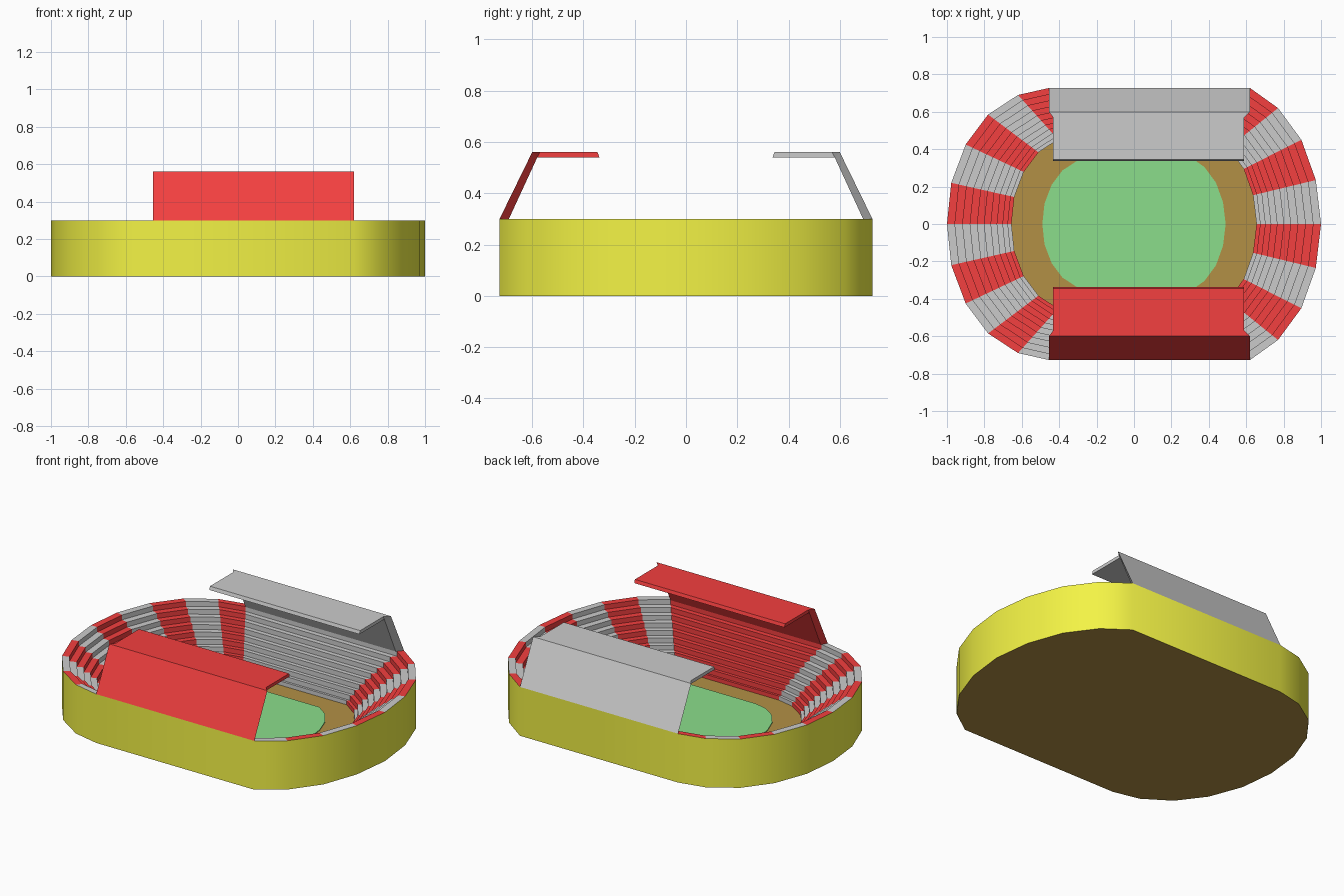
import bpy

if "Cube" in bpy.data.objects:
    bpy.data.objects.remove(bpy.data.objects["Cube"])

# Half outline from the right end to the left end, mirrored to a full loop
half = [(1, 0), (.972, .235), (.895, .45), (.77, .62), (.62, .727), (-.455, .727),
        (-.62, .69), (-.78, .585), (-.9, .425), (-.977, .22), (-1, 0)]
outline = half + [(x, -y) for x, y in half[-2:0:-1]]
N = len(outline)


def material(name, rgb):
    m = bpy.data.materials.new(name)
    m.diffuse_color = (*rgb, 1)
    m.use_nodes = True
    m.node_tree.nodes["Principled BSDF"].inputs["Base Color"].default_value = m.diffuse_color
    return m


RED = material("red", (.9, .05, .05))
YELLOW = material("yellow", (.9, .9, .06))
BROWN = material("brown", (.45, .28, .06))
GREEN = material("green", (.26, .73, .26))


def add(name, verts, faces, mat=None, smooth=False):
    me = bpy.data.meshes.new(name)
    me.from_pydata(verts, [], faces)
    if mat:
        me.materials.append(mat)
    ob = bpy.data.objects.new(name, me)
    bpy.context.collection.objects.link(ob)
    for p in me.polygons:
        p.use_smooth = smooth
    return ob


def ring(name, profile, segments, mat=None, smooth=False):
    """Sweep (scale, z) profile points around chosen segments of the outline."""
    P = len(profile)
    verts = [(x * s, y * s, z) for x, y in outline for s, z in profile]
    faces = [(i * P + k, i * P + k + 1, (i + 1) % N * P + k + 1, (i + 1) % N * P + k)
             for i in segments for k in range(P - 1)]
    ob = add(name, verts, faces, mat, smooth)
    return ob


def disc(name, scale, z0, z1, mat):
    """Solid slab with the stadium outline."""
    verts = [(x * scale, y * scale, z) for z in (z0, z1) for x, y in outline]
    faces = [tuple(reversed(range(N))), tuple(range(N, 2 * N))]
    faces += [(i, (i + 1) % N, (i + 1) % N + N, i + N) for i in range(N)]
    return add(name, verts, faces, mat)


# Ground and pitch
disc("track_floor", .999, 0, .005, BROWN)
disc("grass_pitch", .49, .005, .01, GREEN)

# Outer wall
ring("outer_wall", [(1, .3), (1, 0)], range(N), YELLOW, True)

# Stepped seating in alternating sections, treads growing outwards
STEPS, INNER, TOP = 10, .655, .3
profile = [(INNER, .005)]
for k in range(STEPS):
    z = TOP * (k + 1) / STEPS
    profile += [(INNER + (1 - INNER) * (j / STEPS) ** 1.25, z) for j in (k, k + 1)]
ring("grey_seating", profile, range(0, N, 2))
ring("red_seating", profile, range(1, N, 2), RED)


# Roofs: leaning back wall plus flat canopy, inner faces pulled in by 5 percent
def roof(name, side, mat=None):
    x0, x1, q = -.455, .62, .95
    section = [(1, .727, .3), (1, .6, .56), (q, .6 * q, .56), (q, .345, .56),
               (q, .338, .54), (q, .58, .54), (q, .727 * q, .3)]
    n = len(section)
    verts = [(x * s, side * y, z) for x in (x0, x1) for s, y, z in section]
    faces = [(k, (k + 1) % n, (k + 1) % n + n, k + n) for k in range(n)]
    for o in (0, n):
        caps = [(0, 1, 5, 6), (1, 2, 5), (2, 3, 4, 5)]
        faces += [tuple(o + i for i in (c[::-1] if o == 0 else c)) for c in caps]
    if side < 0:
        faces = [f[::-1] for f in faces]
    return add(name, verts, faces, mat)


roof("back_roof", 1)
roof("front_roof", -1, RED)
